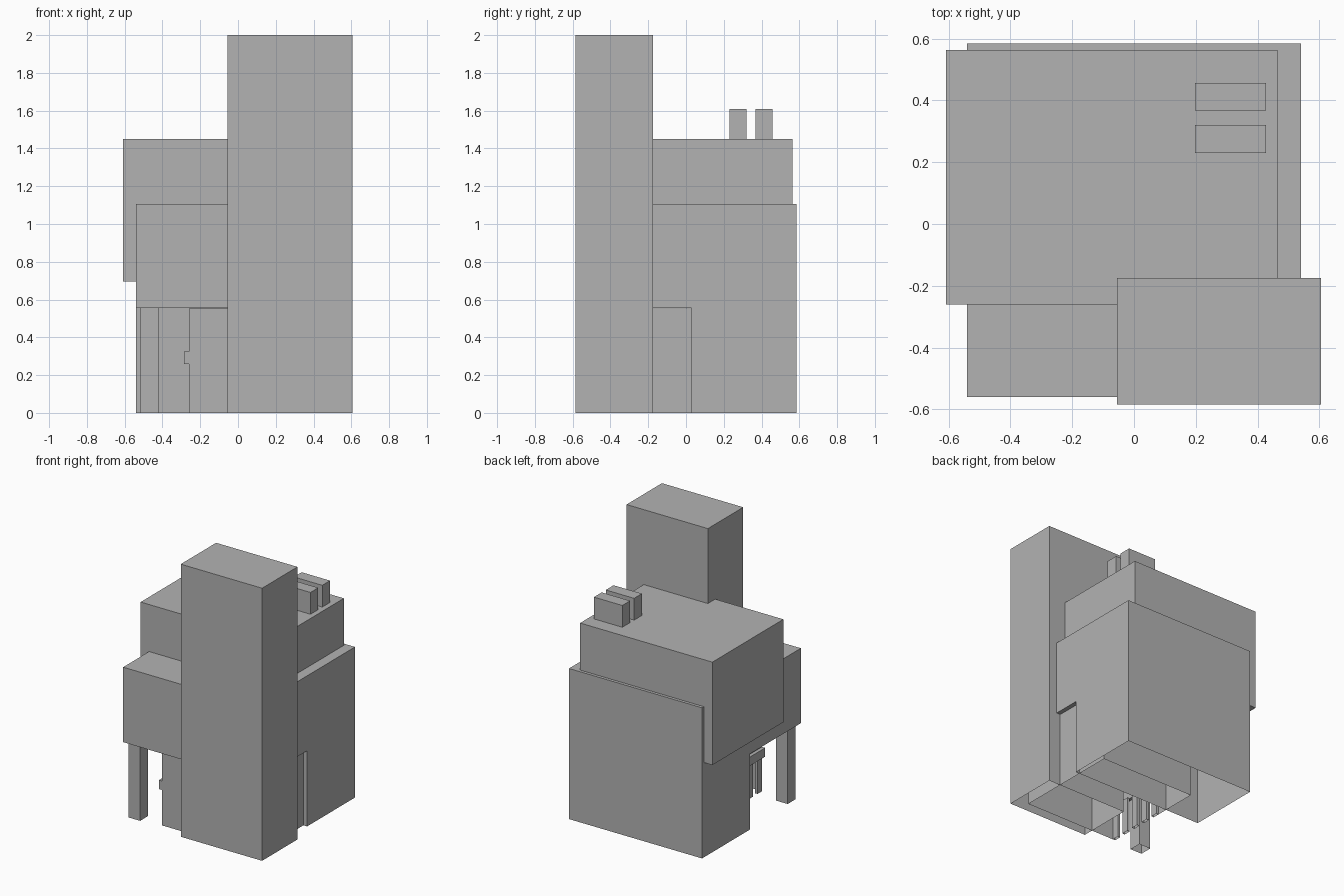
import bpy
import bmesh

if "Cube" in bpy.data.objects:
    bpy.data.objects.remove(bpy.data.objects["Cube"], do_unlink=True)

# Single plain grey for the whole building
grey = bpy.data.materials.new("plain_grey")
grey.use_nodes = True
GREY = (0.45, 0.45, 0.45, 1)
grey.diffuse_color = GREY
grey.node_tree.nodes["Principled BSDF"].inputs["Base Color"].default_value = GREY


def drop_faces(bm, rule):
    doomed = [f for f in bm.faces if rule(f.calc_center_median())]
    bmesh.ops.delete(bm, geom=doomed, context="FACES")


def finish(name, bm):
    # Parts standing on the ground are open underneath
    drop_faces(bm, lambda c: c.z < 0.001)
    mesh = bpy.data.meshes.new(name)
    bm.to_mesh(mesh)
    bm.free()
    mesh.materials.append(grey)
    obj = bpy.data.objects.new(name, mesh)
    bpy.context.collection.objects.link(obj)
    return obj


def prism(profile, x0, x1):
    """Extrude a (y, z) profile along x."""
    bm = bmesh.new()
    face = bm.faces.new([bm.verts.new((x0, y, z)) for y, z in profile])
    out = bmesh.ops.extrude_face_region(bm, geom=[face])
    verts = [v for v in out["geom"] if isinstance(v, bmesh.types.BMVert)]
    bmesh.ops.translate(bm, verts=verts, vec=(x1 - x0, 0, 0))
    bmesh.ops.recalc_face_normals(bm, faces=bm.faces)
    return bm


def box(x, y, z):
    return prism([(y[0], z[0]), (y[1], z[0]), (y[1], z[1]), (y[0], z[1])], *x)


# Tall front tower
finish("tower", box((-0.055, 0.605), (-0.585, -0.175), (0, 2)))

# Main body with its upper storey projecting forward over the entrance
body = [(-0.56, 0.555), (-0.56, 1.105), (0.585, 1.105),
        (0.585, 0), (0.03, 0), (0.03, 0.555)]
finish("main_body", prism(body, -0.54, 0.54))

# Shifted upper block
finish("upper_block", box((-0.608, 0.465), (-0.26, 0.563), (0.695, 1.45)))

# Roof vents
for i, y in enumerate((0.23, 0.367)):
    finish(f"roof_vent_{i + 1}", box((0.197, 0.427), (y, y + 0.09), (1.45, 1.61)))

# Corner post under the overhang
finish("corner_post", box((-0.515, -0.42), (-0.535, -0.443), (0, 0.555)))

# Entrance box, its side wall open below the sill
WALL, FRONT, END, SILL = -0.26, -0.51, -0.05, 0.26
bm = box((WALL, 0.51), (FRONT, 0.29), (0, 0.553))
for co, no in (((0, 0, SILL), (0, 0, 1)), ((0, END, 0), (0, 1, 0))):
    geom = bm.verts[:] + bm.edges[:] + bm.faces[:]
    bmesh.ops.bisect_plane(bm, geom=geom, plane_co=co, plane_no=no)
drop_faces(bm, lambda c: c.x < WALL + 0.001 and c.z < SILL and c.y < END)
finish("entrance_box", bm)

# Sill and the row of slats carrying it
finish("sill", box((-0.285, WALL), (FRONT, END), (SILL, 0.325)))
SLATS, WIDTH = 5, 0.052
step = (END - FRONT - WIDTH) / (SLATS - 1)
for i in range(SLATS):
    y = FRONT + i * step
    finish(f"slat_{i + 1}", box((WALL, WALL + 0.02), (y, y + WIDTH), (0, SILL)))
